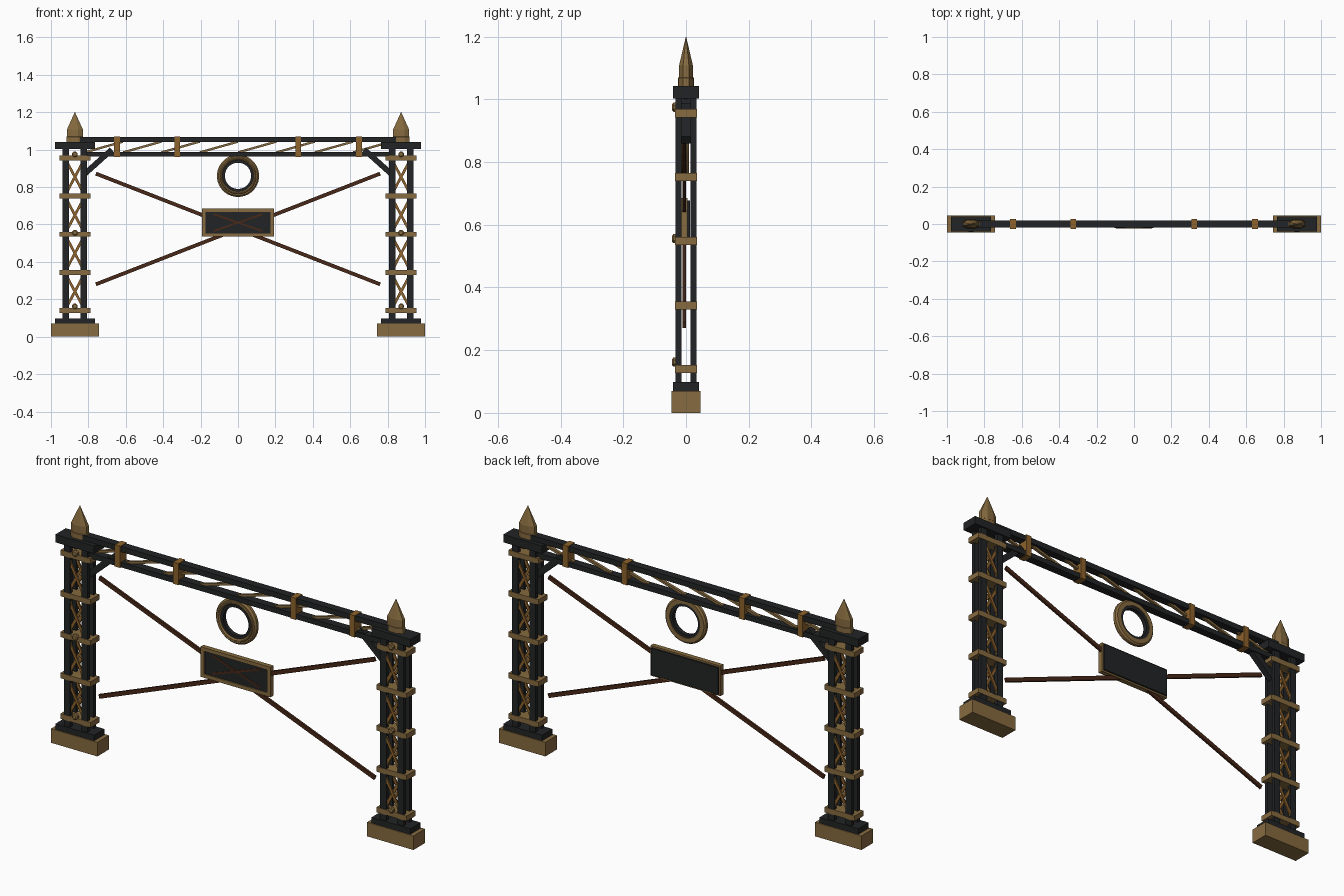
import bpy, math
from mathutils import Vector, Matrix

if "Cube" in bpy.data.objects:
    bpy.data.objects.remove(bpy.data.objects["Cube"])


def mat(name, rgb):
    m = bpy.data.materials.new(name)
    m.diffuse_color = (*rgb, 1)
    m.use_nodes = True
    m.node_tree.nodes["Principled BSDF"].inputs["Base Color"].default_value = m.diffuse_color
    return m


BLACK = mat("black iron", (0.016, 0.017, 0.018))
BRONZE = mat("aged bronze", (0.24, 0.145, 0.05))
BRASS = mat("orange brass", (0.27, 0.125, 0.025))
RUST = mat("dark rust", (0.065, 0.021, 0.009))


def make(name, verts, faces, material):
    me = bpy.data.meshes.new(name)
    me.from_pydata(verts, [], faces)
    me.materials.append(material)
    ob = bpy.data.objects.new(name, me)
    bpy.context.collection.objects.link(ob)
    return ob


BOX_FACES = [(0, 1, 3, 2), (4, 6, 7, 5), (0, 4, 5, 1), (2, 3, 7, 6), (0, 2, 6, 4), (1, 5, 7, 3)]


def box(name, x, y, z, material):
    """Box from (min, max) ranges."""
    return make(name, [(a, b, c) for a in x for b in y for c in z], BOX_FACES, material)


def bar(name, a, b, width, y, depth, material):
    """Flat bar between two (x, z) points, at depth position y."""
    a, b = Vector((a[0], y, a[1])), Vector((b[0], y, b[1]))
    d = (b - a).normalized()
    side = Vector((-d.z, 0, d.x)) * width / 2
    out = Vector((0, depth / 2, 0))
    verts = [p + out * s + side * t for p in (a, b) for s in (-1, 1) for t in (-1, 1)]
    return make(name, verts, BOX_FACES, material)


def lathe(name, profile, n, matrix, material, closed=False):
    """Revolve (radius, height) points around z, then place with a matrix."""
    verts = [matrix @ Vector((r * math.cos((i + .5) * math.tau / n), r * math.sin((i + .5) * math.tau / n), h))
             for r, h in profile for i in range(n)]
    k = len(profile)
    faces = [(j * n + i, j * n + (i + 1) % n, (j + 1) % k * n + (i + 1) % n, (j + 1) % k * n + i)
             for j in range(k if closed else k - 1) for i in range(n)]
    if not closed:
        faces += [tuple(range(n))[::-1], tuple(range((k - 1) * n, k * n))]
    return make(name, verts, faces, material)


FRONT = Matrix.Rotation(math.pi / 2, 4, 'X')  # lathe axis points to -y
BANDS = [0.14, 0.343, 0.548, 0.752, 0.956]

for s, tag in ((-1, "left"), (1, "right")):
    c = 0.872 * s
    # stepped foot and capital
    box(f"{tag}_plinth", (c - .128, c + .128), (-.046, .046), (0, .07), BRONZE)
    box(f"{tag}_base", (c - .107, c + .107), (-.041, .041), (.07, .098), BLACK)
    box(f"{tag}_capital", (c - .107, c + .107), (-.041, .041), (1.003, 1.042), BLACK)
    # four posts
    for px in (-.048, .048):
        for py in (-.024, .024):
            box(f"{tag}_post", (c + px - .017, c + px + .017), (py - .009, py + .009), (.098, 1.003), BLACK)
    # bands with lattice between them
    for z in BANDS:
        box(f"{tag}_band", (c - .083, c + .083), (-.035, .035), (z - .013, z + .013), BRONZE)
    for z0, z1 in zip(BANDS, BANDS[1:]):
        for y in (-.025, .025):
            for d in (-1, 1):
                bar(f"{tag}_lattice", (c - .05 * d, z0 + .008), (c + .05 * d, z1 - .008), .014,
                    y + .003 * d, .007, BRASS)
    # round bolts on the front
    for z in (.162, .556, .975):
        lathe(f"{tag}_bolt", [(.016, .028), (.016, .040), (.011, .044)], 8,
              Matrix.Translation((c, 0, z)) @ FRONT, BRONZE)
    # pointed finial, flattened front to back
    lathe(f"{tag}_finial", [(.05, 1.042), (.05, 1.068), (.046, 1.07), (.046, 1.108), (.001, 1.2)], 8,
          Matrix.Translation((c, 0, 0)) @ Matrix.Diagonal((1, .52, 1, 1)), BRONZE)
    # knee bracket under the beam
    bar(f"{tag}_knee_bracket", (.82 * s, .87), (.675 * s, 1.0), .03, 0, .03, BLACK)

# truss beam
box("top_chord", (-.855, .855), (-.02, .02), (1.04, 1.067), BLACK)
box("bottom_chord", (-.83, .83), (-.02, .02), (.963, .988), BLACK)
for i in range(8):
    x = -.82 + .205 * i
    bar("truss_diagonal", (x, .985), (x + .205, 1.043), .012, 0, .014, BRONZE)
for x in (-.647, -.325, .322, .647):
    box("beam_clamp", (x - .015, x + .015), (-.026, .026), (.962, 1.07), BRASS)

# hanging ring: stepped bronze rim with a dark liner
ring_at = Matrix.Translation((0, -.005, .86)) @ FRONT
lathe("ring_rim", [(.084, -.014), (.105, -.014), (.113, -.007), (.113, .007), (.105, .016),
                   (.098, .016), (.095, .02), (.09, .02), (.084, .014)], 32, ring_at, BRONZE, True)
lathe("ring_liner", [(.07, -.01), (.086, -.01), (.086, .012), (.07, .012)], 32, ring_at, BLACK, True)

# long crossed tie bars
for s in (-1, 1):
    bar("tie_bar", (-.76 * s, .872), (.76 * s, .28), .02, -.005, .011, RUST)

# sign panel with bronze frame and faint cross
box("sign_panel", (-.185, .185), (-.014, .012), (.543, .677), BLACK)
for s in (-1, 1):
    box("sign_frame_side", sorted((.173 * s, .193 * s)), (-.02, .004), (.535, .685), BRONZE)
    z = .61 + .066 * s
    box("sign_frame_rail", (-.174, .174), (-.02, .004), (z - .009, z + .009), BRONZE)
    bar("sign_cross", (-.13, .61 - .045 * s), (.13, .61 + .045 * s), .01, -.0145 - .0005 * s, .002, RUST)
